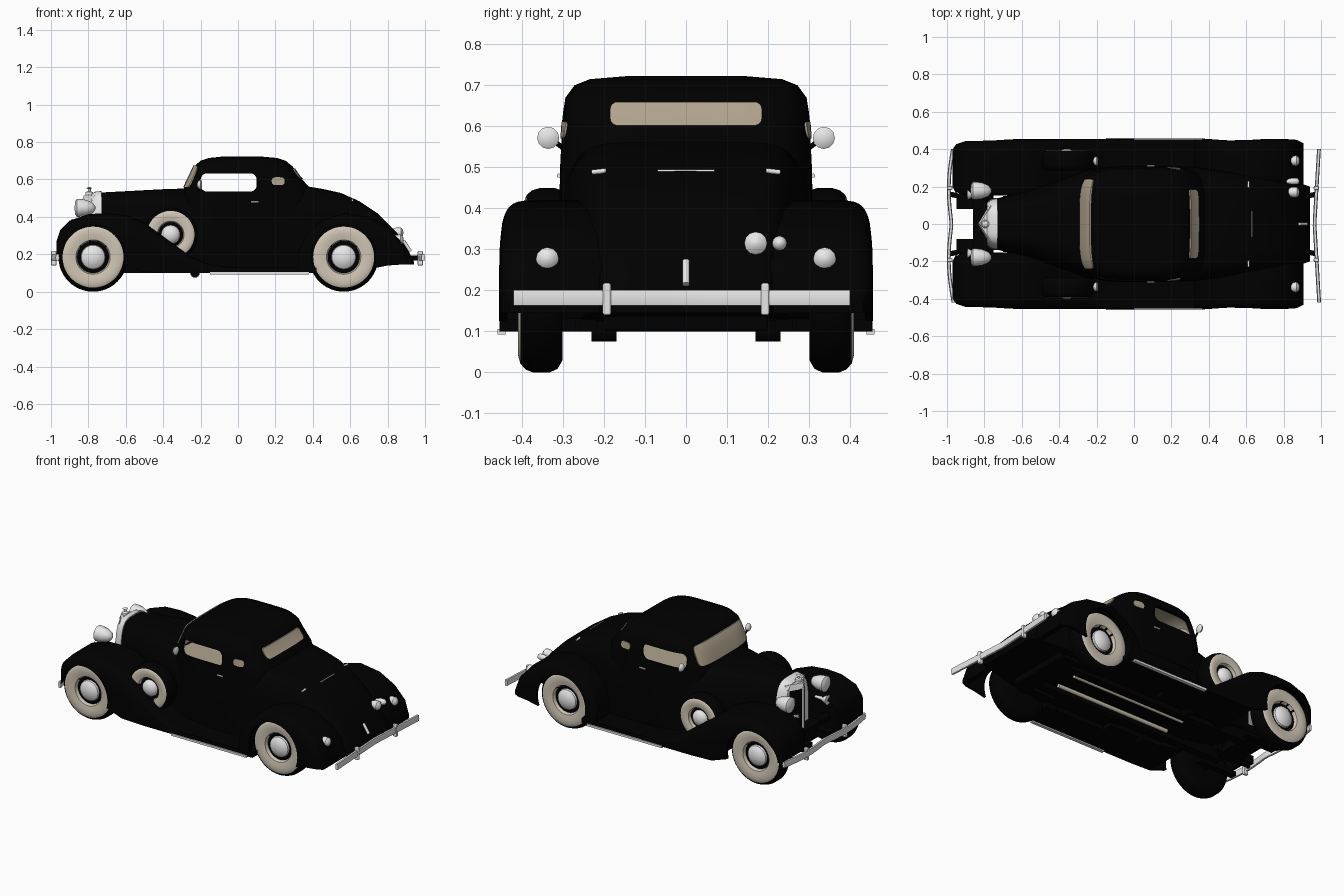
import bpy, bmesh, math
from mathutils import Vector

if "Cube" in bpy.data.objects:
    bpy.data.objects.remove(bpy.data.objects["Cube"], do_unlink=True)


def material(name, colour):
    m = bpy.data.materials.new(name)
    m.use_nodes = True
    m.diffuse_color = (*colour, 1)
    m.node_tree.nodes["Principled BSDF"].inputs["Base Color"].default_value = (*colour, 1)
    return m


black = material("black paint", (0.0, 0.0, 0.0))
chrome = material("chrome", (0.8, 0.8, 0.8))
cream = material("cream whitewall", (0.63, 0.56, 0.46))
glass = material("tan glass", (0.44, 0.37, 0.27))


def smooth(ob, angle=40):
    bpy.ops.object.select_all(action="DESELECT")
    ob.select_set(True)
    bpy.context.view_layer.objects.active = ob
    bpy.ops.object.shade_smooth_by_angle(angle=math.radians(angle))


def loft(name, rings, mat):
    """Skin closed rings of points and cap both ends."""
    bm = bmesh.new()
    rows = [[bm.verts.new(p) for p in ring] for ring in rings]
    n = len(rows[0])
    for a, b in zip(rows, rows[1:]):
        for i in range(n):
            bm.faces.new((a[i], a[(i + 1) % n], b[(i + 1) % n], b[i]))
    bm.faces.new(rows[0])
    bm.faces.new(rows[-1])
    bmesh.ops.recalc_face_normals(bm, faces=bm.faces)
    me = bpy.data.meshes.new(name)
    bm.to_mesh(me)
    bm.free()
    me.materials.append(mat)
    ob = bpy.data.objects.new(name, me)
    bpy.context.collection.objects.link(ob)
    smooth(ob)
    return ob


def lathe(name, profile, centre, axis, mat, sides=40):
    """Turn (radius, distance) points about an axis."""
    rot = Vector((0, 0, 1)).rotation_difference(Vector(axis))
    angles = [math.tau * i / sides for i in range(sides)]
    return loft(name, [[rot @ Vector((r * math.cos(t), r * math.sin(t), d)) + Vector(centre)
                        for t in angles] for r, d in profile], mat)


def rod(name, a, b, r, mat):
    d = Vector(b) - Vector(a)
    return lathe(name, [(r, 0), (r, d.length)], a, d.normalized(), mat, 12)


def box(name, lo, hi, mat, bevel=0.0):
    bm = bmesh.new()
    bmesh.ops.create_cube(bm, size=1)
    for v in bm.verts:
        v.co = [(l + h) / 2 + c * (h - l) for l, h, c in zip(lo, hi, v.co)]
    if bevel:
        bmesh.ops.bevel(bm, geom=bm.edges[:], offset=bevel, segments=4, profile=0.5, affect="EDGES")
    me = bpy.data.meshes.new(name)
    bm.to_mesh(me)
    bm.free()
    me.materials.append(mat)
    ob = bpy.data.objects.new(name, me)
    bpy.context.collection.objects.link(ob)
    return ob


def cut(ob, cutter, operation="DIFFERENCE"):
    mod = ob.modifiers.new("cut", "BOOLEAN")
    mod.operation, mod.object, mod.solver = operation, cutter, "EXACT"
    mod.material_mode = "TRANSFER"
    bpy.context.view_layer.objects.active = ob
    bpy.ops.object.modifier_apply(modifier=mod.name)
    bpy.data.objects.remove(cutter, do_unlink=True)
    smooth(ob)


def power(v, n):
    return math.copysign(abs(v) ** (2 / n), v)


def arch(x, y0, y1, z0, z1, n=4, count=48):
    """Flat-bottomed section with a rounded top."""
    ts = [math.tau * i / count for i in range(count)]
    return [(x, (y0 + y1) / 2 + (y1 - y0) / 2 * power(math.cos(t), n),
             z0 + (z1 - z0) * max(0, power(math.sin(t), n))) for t in ts]


# Main body: hood, belt line and sloping tail
stations = [(-.74, .135, .2, .53), (-.55, .185, .15, .54), (-.4, .235, .13, .548),
            (-.28, .28, .13, .552), (-.235, .295, .13, .522), (0, .31, .13, .522),
            (.32, .308, .13, .522), (.36, .3, .13, .565), (.45, .29, .13, .55),
            (.55, .275, .13, .528), (.65, .26, .13, .483), (.75, .245, .14, .416),
            (.85, .225, .145, .316), (.91, .21, .145, .22), (.94, .2, .145, .16)]
loft("body", [arch(x, -w, w, a, b, 4 if x < -.25 else 6) for x, w, a, b in stations], black)

# Cabin: stacked plan outlines, hollowed, with open side windows
levels = [(.3, -.3, .38, .311), (.5, -.3, .4, .307), (.56, -.287, .38, .304), (.62, -.258, .325, .302),
          (.67, -.235, .292, .294), (.7, -.2, .255, .272), (.715, -.155, .21, .235), (.723, -.08, .12, .14)]


def cabin_shape(name, grow, mat, floor=0.0):
    rings = []
    for z, x0, x1, w in levels:
        if z < floor - .03:
            continue
        a, ts = (x1 - x0) / 2 + grow, [math.tau * i / 56 for i in range(56)]
        rings.append([((x0 + x1) / 2 + a * power(math.cos(t), 4.5),
                       (w + grow) * power(math.sin(t), 4.5), max(z + grow, floor)) for t in ts])
    return loft(name, rings, mat)


cabin = cabin_shape("cabin", 0, black)
cut(cabin, cabin_shape("hollow", -.018, glass, .528))
cut(cabin, box("side_window_cutter", (-.2, -.5, .535), (.1, .5, .633), black, .035))

# Glass follows the cabin skin
panes = {"windshield": ((-.4, -.24, .557), (-.212, .24, .675)),
         "rear_window": ((.26, -.185, .602), (.45, .185, .66)),
         "left_quarter_window": ((.18, .28, .57), (.25, .4, .612)),
         "right_quarter_window": ((.18, -.4, .57), (.25, -.28, .612))}
for name, (lo, hi) in panes.items():
    pane = cabin_shape(name, .004, glass)
    cut(pane, box("pane_cutter", lo, hi, glass, .018), "INTERSECT")


# Wheels
def wheel(name, x, y, z, s, k=1.0):
    axis = (0, s, 0)
    tyre = lathe(name + "_tyre", [(r * k, d) for r, d in (
        (.05, -.045), (.1, -.05), (.155, -.052), (.176, -.04), (.185, -.02), (.185, .02), (.178, .038),
        (.163, .051), (.145, .056), (.12, .056), (.092, .05), (.085, .03), (.06, .03))],
        (x, y * s, z), axis, black, 48)
    tyre.data.materials.append(cream)
    for p in tyre.data.polygons:
        c = p.center
        r = math.hypot(c.x - x, c.z - z) / k
        if (c.y - y * s) * s > .04 and .088 < r < .17:
            p.material_index = 1
    lathe(name + "_hubcap", [(.066 * k, .028), (.063 * k, .042), (.045 * k, .055), (.02 * k, .062), (.004, .063)],
          (x, y * s, z), axis, chrome, 32)


front_fender = [(-.97, .2, .4, .2, .27), (-.95, .16, .427, .2, .33), (-.9, .13, .445, .2, .38),
                (-.8, .13, .45, .2, .415), (-.7, .13, .453, .18, .42), (-.6, .13, .455, .14, .41),
                (-.5, .15, .455, .105, .37), (-.36, .2, .455, .1, .266), (-.25, .2, .455, .1, .186),
                (-.15, .2, .455, .1, .145), (0, .2, .455, .1, .13)]
rear_fender = [(.32, .28, .45, .1, .2), (.36, .26, .453, .1, .3), (.45, .2, .455, .1, .385),
               (.57, .2, .456, .1, .42), (.7, .2, .456, .12, .4), (.8, .19, .455, .14, .345),
               (.87, .18, .45, .145, .27), (.905, .18, .432, .145, .18)]

for s, side in ((1, "left"), (-1, "right")):
    wheel(side + "_front_wheel", -.775, .353, .185, s)
    wheel(side + "_rear_wheel", .565, .353, .185, s)
    wheel(side + "_spare_wheel", -.36, .338, .305, s, .78)

    # Fenders: hollow shells with open wheel wells
    for name, rows, x, inner in (("front", front_fender, -.775, front_fender[1:7]),
                                 ("rear", rear_fender, .565, rear_fender[1:-1])):
        fender = loft(f"{side}_{name}_fender", [arch(r[0], r[1] * s, r[2] * s, r[3], r[4], 6) for r in rows], black)
        cut(fender, loft("cavity", [arch(r[0], (r[1] - .06) * s, (r[2] - .016) * s, r[3] - .08, r[4] - .018, 6)
                                    for r in inner], black))
        cut(fender, lathe("well", [(.172, 0), (.172, .4)], (x, .19 * s, .187), (0, s, 0), black, 64))

    # Running board and trim
    y0, y1 = sorted((.27 * s, .452 * s))
    box(side + "_running_board", (-.3, y0, .1), (.42, y1, .13), black)
    y0, y1 = sorted((.44 * s, .46 * s))
    box(side + "_running_board_trim", (-.15, y0, .092), (.38, y1, .106), chrome)

    # Headlamps, horns, mirrors, tail lamps, handles
    lathe(side + "_headlamp", [(.008, -.1), (.028, -.085), (.043, -.05), (.048, -.012), (.048, 0), (.035, .008),
                               (.005, .012)], (-.862, .178 * s, .448), (-1, 0, 0), chrome, 20)
    rod(side + "_lamp_bracket", (-.82, .178 * s, .42), (-.79, .13 * s, .36), .012, black)
    lathe(side + "_horn", [(.008, -.09), (.012, -.04), (.03, 0), (.012, .004)],
          (-.89, .16 * s, .36), (-1, 0, 0), chrome, 20)
    lathe(side + "_mirror", [(.008, -.018), (.02, -.012), (.027, 0), (.018, .006), (.003, .008)],
          (-.2, .336 * s, .572), (1, 0, 0), chrome, 12)
    rod(side + "_mirror_arm", (-.205, .33 * s, .57), (-.21, .29 * s, .54), .006, black)
    lathe(side + "_tail_lamp", [(.008, -.05), (.027, -.02), (.028, .01), (.018, .022), (.003, .026)],
          (.86, .338 * s, .277), (1, 0, 0), chrome, 12)
    rod(side + "_door_handle", (.07, .31 * s, .48), (.11, .31 * s, .48), .005, chrome)
    rod(side + "_trunk_hinge", (.612, .195 * s, .492), (.612, .23 * s, .488), .006, chrome)

    # Bumper guards, brackets and chassis
    for x, end in ((-.985, "front"), (.975, "rear")):
        box(f"{side}_{end}_bumper_guard", (x - .014, .193 * s - .01, .14), (x + .014, .193 * s + .01, .218),
            chrome, .005)
        rod(f"{side}_{end}_bumper_bracket", (x, .16 * s, .18), (x * .82, .12 * s, .18), .014, black)
    box(side + "_frame_rail", (-.7, .125 * s - .025, .1), (.7, .125 * s + .025, .17), black)
    box(side + "_frame_horn", (-.95, .11 * s - .03, .15), (-.68, .11 * s + .03, .2), black)
    for x in (-.775, .565):
        box(side + "_leaf_spring", (x - .13, .2 * s - .02, .1), (x + .13, .2 * s + .02, .125), black)
    rod(side + "_exhaust_pipe", (-.3, .07 * s, .118), (.5, .07 * s, .118), .012, cream)
    lathe(side + "_step_mount", [(.025, -.03), (.025, .03)], (-.23, .2 * s, .1), (0, 1, 0), black, 16)

for x, end in ((-.775, "front"), (.565, "rear")):
    rod(end + "_axle", (x, -.34, .17), (x, .34, .17), .025, black)
box("front_apron", (-.86, -.14, .14), (-.72, .14, .23), black)
box("fuel_tank", (.6, -.2, .1), (.72, .2, .15), black, .01)

# Bumper blades
for end, sign, mid, tip in (("front", -1, .975, .965), ("rear", 1, .965, .99)):
    rings = []
    for i in range(25):
        y = -.42 + .82 * i / 24
        t = abs(y) / .42
        x = sign * (mid + (tip - mid) * t + .02 * math.sin(math.pi * t) * (sign < 0))
        rings.append([(x + a, y, .182 + b) for a, b in
                      ((-.006, -.019), (.006, -.019), (.01, 0), (.006, .019), (-.006, .019), (-.01, 0))])
    loft(end + "_bumper", rings, chrome)

# Radiator shell with a pointed grille
loft("radiator_shell", [arch(x, -w, w, a, b) for x, w, a, b in
                        ((-.73, .14, .22, .538), (-.765, .132, .22, .535), (-.785, .115, .23, .52))], chrome)


def wedge(name, half, back, nose, z0, z1, mat, lean=0.0):
    plan = ((back, -half), (nose, 0), (back, half))
    return loft(name, [[(x + d, y, z) for x, y in plan] for z, d in ((z0, 0), (z1, lean))], mat)


wedge("grille", .09, -.78, -.825, .22, .48, black)
wedge("grille_cap", .1, -.775, -.835, .48, .515, chrome, .01)
rod("grille_centre_bar", (-.825, 0, .22), (-.825, 0, .49), .008, chrome)
for s in (1, -1):
    rod("grille_edge_bar", (-.78, .09 * s, .22), (-.78, .09 * s, .49), .006, chrome)

# Hood ornament, extra rear lamps, trunk handle and lid trim
lathe("radiator_cap", [(.022, 0), (.02, .012), (.008, .018), (.008, .03), (.016, .034), (.004, .04)],
      (-.795, 0, .52), (0, 0, 1), chrome, 16)
for name, y, r in (("reversing_lamp", .17, .028), ("filler_cap", .228, .018)):
    lathe(name, [(r * .4, -.06), (r, -.02), (r, .006), (r * .6, .016), (.002, .02)],
          (.865, y, .315), (1, 0, 0), chrome, 12)
rod("trunk_handle", (.885, 0, .272), (.922, 0, .215), .009, chrome)
rod("trunk_lid_trim", (.63, -.07, .492), (.63, .07, .492), .003, chrome)
